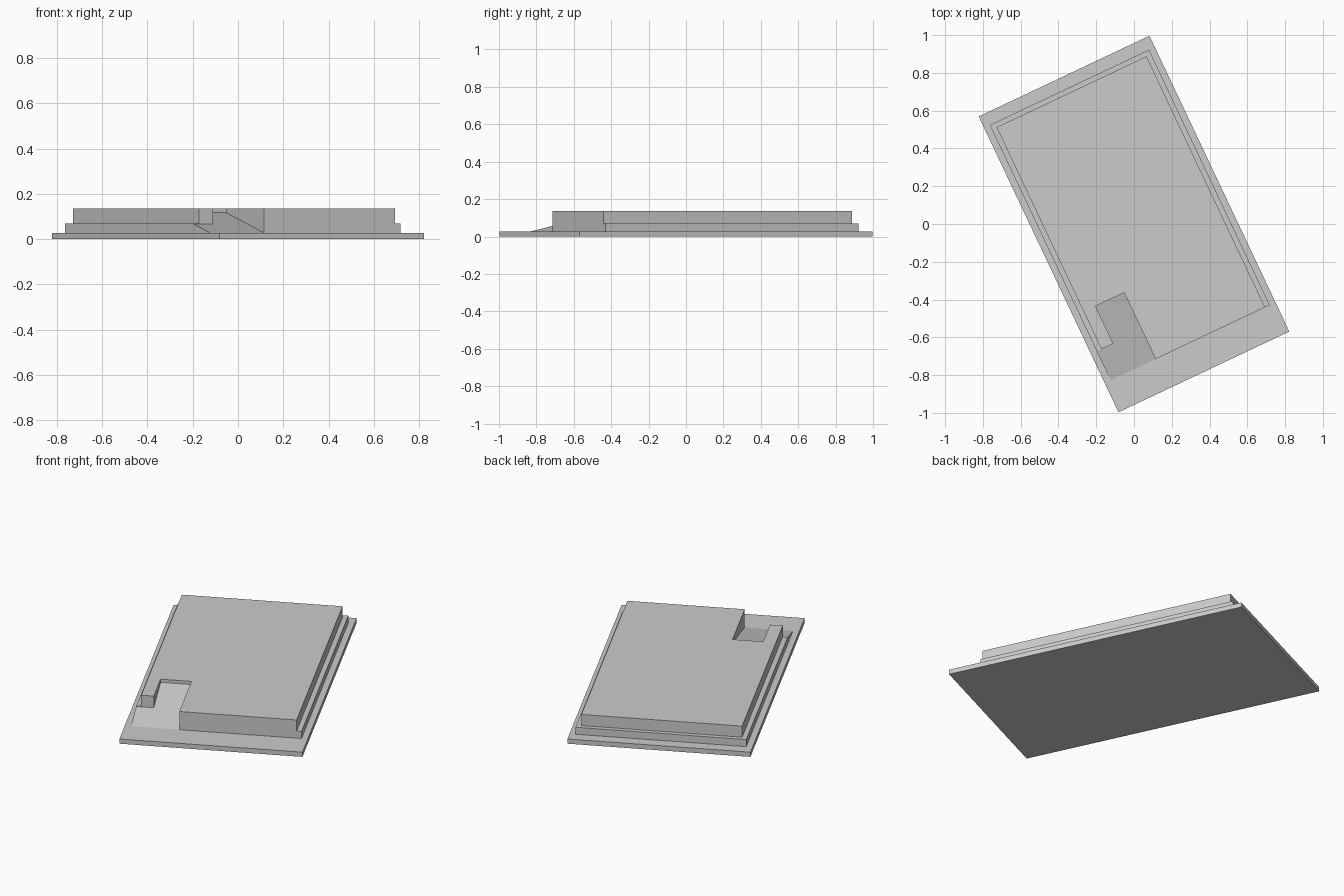
import bpy, bmesh, math

if "Cube" in bpy.data.objects:
    bpy.data.objects.remove(bpy.data.objects["Cube"])

TURN = math.radians(25.3)   # whole model is turned about z
BASE, MID, TOP = 0.028, 0.07, 0.136
FRONT, LEG, BACK = -0.695, -0.525, -0.306   # ramp foot, leg end, notch end
OUT, LEG_IN, NOTCH = -0.466, -0.37, -0.202  # ramp and notch side lines


def prism(name, outline, z0, top):
    """Closed prism over an outline; top(v) gives the height at depth v."""
    bm = bmesh.new()
    low = [bm.verts.new((u, v, z0)) for u, v in outline]
    high = [bm.verts.new((u, v, top(v))) for u, v in outline]
    bm.faces.new(low[::-1])
    bm.faces.new(high)
    n = len(outline)
    for i in range(n):
        j = (i + 1) % n
        bm.faces.new((low[i], low[j], high[j], high[i]))
    bmesh.ops.recalc_face_normals(bm, faces=bm.faces)
    mesh = bpy.data.meshes.new(name)
    bm.to_mesh(mesh)
    bm.free()
    obj = bpy.data.objects.new(name, mesh)
    obj.rotation_euler.z = TURN
    bpy.context.collection.objects.link(obj)
    return obj


def tier(name, half_width, back, z0, z1):
    """Slab with the front left corner cut away around the ramp."""
    outline = [(NOTCH, FRONT), (half_width, FRONT), (half_width, back),
               (-half_width, back), (-half_width, LEG), (LEG_IN, LEG),
               (LEG_IN, BACK), (NOTCH, BACK)]
    return prism(name, outline, z0, lambda v: z1)


def slope(v):
    return BASE + (0.117 - BASE) * (v - FRONT) / (BACK - FRONT)


# Ground slab
prism("base_slab", [(-0.5, -0.866), (0.5, -0.866), (0.5, 0.866), (-0.5, 0.866)],
      0, lambda v: BASE)

# Two stepped tiers
tier("lower_tier", 0.466, 0.80, BASE, MID)
tier("upper_tier", 0.439, 0.774, MID, TOP)

# L-shaped ramp rising into the notch
prism("ramp", [(OUT, FRONT), (NOTCH, FRONT), (NOTCH, BACK), (LEG_IN, BACK),
               (LEG_IN, LEG), (OUT, LEG)], 0.01, slope)
